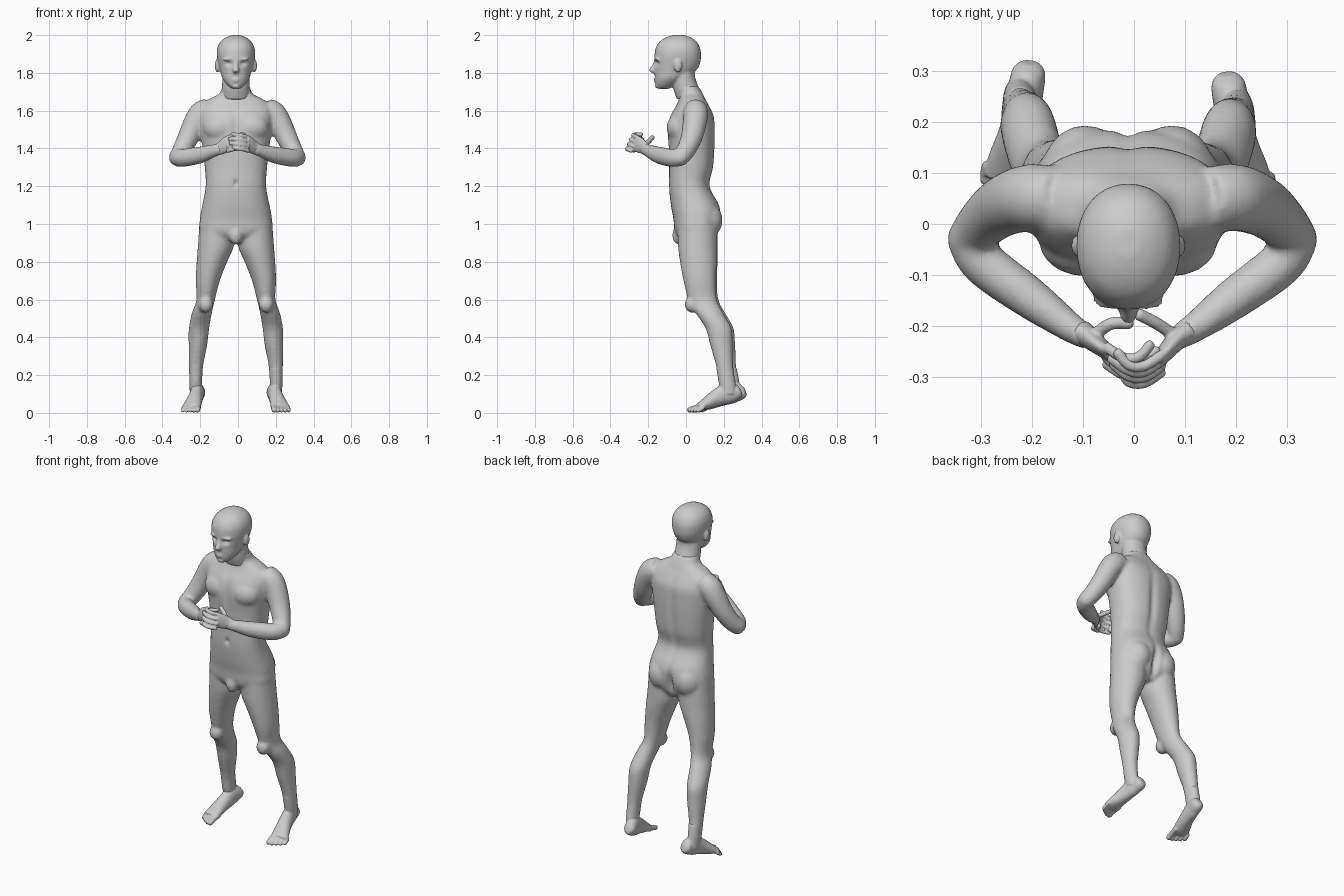
import bpy, bmesh, math
from mathutils import Vector, Matrix

CX = -0.011          # body centreline
UP = Vector((0, 0, 1))


def spline(rows, n=4):
    """Catmull-Rom resampling of section rows."""
    out = []
    for i in range(len(rows) - 1):
        p = [Vector(rows[max(0, min(len(rows) - 1, i + k))]) for k in (-1, 0, 1, 2)]
        for j in range(n):
            t = j / n
            out.append(0.5 * (2 * p[1] + (p[2] - p[0]) * t
                              + (2 * p[0] - 5 * p[1] + 4 * p[2] - p[3]) * t * t
                              + (3 * p[1] - p[0] - 3 * p[2] + p[3]) * t ** 3))
    out.append(Vector(rows[-1]))
    return out


def loft(bm, rows, normal=None, power=2.0, sides=24):
    """Skin elliptical sections (x, y, z, rx, ry) along a path."""
    rows = spline(rows)
    pts = [Vector(r[:3]) for r in rows]
    rings = []
    for i, r in enumerate(rows):
        if normal is None:
            t = (pts[min(i + 1, len(pts) - 1)] - pts[max(i - 1, 0)]).normalized()
            u = t.cross(UP).normalized()
            v = u.cross(t)
        else:
            u, v = Vector((1, 0, 0)), Vector((0, 1, 0))
        ring = []
        for k in range(sides):
            a = 2 * math.pi * k / sides
            c, s = math.cos(a), math.sin(a)
            c = math.copysign(abs(c) ** (2 / power), c)
            s = math.copysign(abs(s) ** (2 / power), s)
            ring.append(bm.verts.new(pts[i] + u * c * r[3] + v * s * r[4]))
        rings.append(ring)
    for a, b in zip(rings, rings[1:]):
        for k in range(sides):
            bm.faces.new((a[k], a[(k + 1) % sides], b[(k + 1) % sides], b[k]))
    bm.faces.new(rings[0][::-1])
    bm.faces.new(rings[-1])


def ball(bm, c, r):
    m = Matrix.Translation(c) @ Matrix.Diagonal((*r, 1))
    bmesh.ops.create_uvsphere(bm, u_segments=20, v_segments=12, radius=1, matrix=m)


def capsule(bm, pts, r):
    """Finger or toe with rounded ends."""
    loft(bm, [(*p, r, r) for p in pts], sides=12)
    for p in (pts[0], pts[-1]):
        ball(bm, p, (r, r, r))


def finish(bm, name, voxel, smooth, dents=()):
    """Fuse the overlapping parts, soften, then press in soft dents."""
    bmesh.ops.recalc_face_normals(bm, faces=bm.faces)
    me = bpy.data.meshes.new(name)
    bm.to_mesh(me)
    bm.free()
    ob = bpy.data.objects.new(name, me)
    bpy.context.collection.objects.link(ob)
    rm = ob.modifiers.new("fuse", 'REMESH')
    rm.mode, rm.voxel_size = 'VOXEL', voxel
    sm = ob.modifiers.new("soften", 'SMOOTH')
    sm.factor, sm.iterations = 0.5, smooth
    dg = bpy.context.evaluated_depsgraph_get()
    ob.data = bpy.data.meshes.new_from_object(ob.evaluated_get(dg))
    ob.modifiers.clear()
    for v in ob.data.vertices:
        for c, r, d in dents:
            q = sum(((v.co[k] - c[k]) / r[k]) ** 2 for k in range(3))
            if q < 6:
                v.co += Vector(d) * math.exp(-q)
    ob.data.polygons.foreach_set("use_smooth", [True] * len(ob.data.polygons))
    return ob


# ---- body: torso, arms and legs fused together
body = bmesh.new()
torso = [(.90, .06, .07, .07), (.95, .055, .185, .11), (1.03, .058, .19, .125),
         (1.10, .048, .178, .128), (1.20, .018, .160, .108), (1.30, .028, .165, .117),
         (1.40, .03, .176, .122), (1.50, .027, .190, .126), (1.57, .032, .195, .116),
         (1.625, .035, .185, .088), (1.66, .033, .145, .07), (1.69, .025, .088, .064),
         (1.73, .0, .074, .066)]
loft(body, [(CX, y, z, rx, ry) for z, y, rx, ry in torso], normal=UP, power=2.4, sides=36)
ball(body, (CX, -.04, .94), (.035, .033, .05))

leg = [(.98, .10, .06, .095, .105), (.88, .107, .063, .095, .104), (.80, .127, .068, .081, .098),
       (.70, .149, .075, .064, .086), (.60, .160, .092, .049, .076), (.53, .180, .128, .053, .074),
       (.45, .195, .177, .054, .069), (.36, .201, .194, .049, .060), (.25, .211, .212, .038, .046),
       (.16, .213, .226, .034, .046), (.10, .212, .238, .032, .042)]
arm = [(.15, .05, 1.605, .062, .062), (.19, .052, 1.585, .066, .066), (.222, .047, 1.54, .064, .062),
       (.26, .03, 1.46, .058, .056), (.295, 0, 1.39, .05, .05), (.318, -.03, 1.352, .045, .046),
       (.29, -.078, 1.35, .045, .048), (.2, -.145, 1.365, .041, .045),
       (.125, -.2, 1.388, .03, .034), (.085, -.225, 1.40, .024, .032)]
for s in (-1, 1):
    dy = -.01 * s
    loft(body, [(CX + s * x, y + dy * (1 - z), z, rx, ry) for z, x, y, rx, ry in leg], normal=UP)
    upper = [(-.003 + s * x, *r) for x, *r in arm]
    loft(body, upper[:6])
    loft(body, upper[5:])
    ball(body, upper[5][:3], (.045, .045, .046))
    ball(body, (CX + s * .085, .10, 1.02), (.085, .094, .10))      # buttock
    ball(body, (CX + s * .085, -.035, 1.51), (.09, .068, .075))    # chest muscle
    ball(body, (CX + s * .16, .036 + dy * .4, .575), (.04, .04, .045))  # kneecap
finish(body, "body", .009, 7, [
    ((CX, .16, 1.36), (.022, .07, .2), (0, -.012, 0)),             # spine groove
    ((CX, .19, .99), (.018, .07, .075), (0, -.03, 0)),             # seat cleft
    ((CX, -.10, 1.50), (.022, .05, .09), (0, .01, 0)),             # breastbone
    ((CX, -.09, 1.215), (.012, .04, .018), (0, .012, 0))])         # navel

# ---- head with neck, ears, nose, brow and lips
head = bmesh.new()
skull = [(1.716, -.118, .022, .03), (1.737, -.107, .047, .054), (1.77, -.085, .071, .079),
         (1.81, -.058, .083, .109), (1.85, -.047, .093, .121), (1.89, -.044, .101, .123),
         (1.93, -.043, .099, .118), (1.965, -.042, .082, .098), (1.988, -.04, .053, .065),
         (2.0, -.038, .022, .027)]
loft(head, [(CX, y, z, rx, ry) for z, y, rx, ry in skull], normal=UP, power=2.15, sides=32)
loft(head, [(CX, .022, 1.66, .078, .07), (CX, 0, 1.72, .074, .068),
            (CX, -.012, 1.78, .072, .06), (CX, -.015, 1.84, .07, .06)], normal=UP)
loft(head, [(CX, -.155, 1.872, .010, .012), (CX, -.165, 1.84, .012, .015),
            (CX, -.174, 1.812, .018, .022), (CX, -.16, 1.798, .014, .014)], normal=UP, sides=14)
ball(head, (CX, -.157, 1.766), (.026, .014, .007))
ball(head, (CX, -.155, 1.755), (.023, .015, .007))
ball(head, (CX, -.145, 1.73), (.024, .02, .014))
for s in (-1, 1):
    ball(head, (CX + s * .035, -.148, 1.872), (.035, .02, .009))
    ball(head, (CX + s * .098, -.043, 1.838), (.014, .022, .036))
finish(head, "head", .006, 4, [
    ((CX + s * .036, -.155, 1.85), (.02, .04, .013), (0, .014, 0)) for s in (-1, 1)])

# ---- hands loosely clasped, one over the other
for s, name in ((-1, "right_hand"), (1, "left_hand")):
    bm = bmesh.new()
    out = .016 if s > 0 else 0
    loft(bm, [(s * x, y, z, a, b) for x, y, z, a, b in
              ((.105, -.21, 1.394, .025, .032), (.085, -.225, 1.405, .021, .036),
               (.062, -.243 - out / 2, 1.42, .017, .043), (.045, -.256 - out, 1.428, .013, .042))])
    for i in range(4):
        z, y = 1.464 - .024 * i, -.25 - .011 * i - out
        reach = (.03, .042, .038, .022)[i]
        capsule(bm, [(s * .052, y + .008, z - .004), (s * .02, y - .012, z + .004),
                     (s * -.01, y - .01, z + .009), (s * -reach, y + .012, z + .01)], .0108)
    capsule(bm, [(s * .075, -.215, 1.42), (s * .045, -.195, 1.44),
                 (s * .012, -.186 + .008 * s, 1.448 + .01 * s)], .0125)
    finish(bm, name, .004, 3)

# ---- feet with five toes
foot = [(.193, .305, .112, .018, .018), (.195, .287, .108, .033, .038), (.203, .235, .106, .035, .056),
        (.214, .17, .078, .039, .044), (.229, .11, .046, .047, .029), (.236, .075, .031, .048, .018)]
for s, name in ((-1, "right_foot"), (1, "left_foot")):
    dy = -.011 * s
    bm = bmesh.new()
    loft(bm, [(CX + s * x, y + dy, z, a, b) for x, y, z, a, b in foot])
    loft(bm, [(CX + s * x, y + dy, z, a, b) for z, x, y, a, b in
              ((.24, .211, .214, .035, .043), (.16, .213, .228, .033, .044),
               (.10, .212, .238, .032, .042))], normal=UP)
    for i in range(5):
        r = (.0145, .011, .0105, .01, .0095)[i]
        x = .201 + .0195 * i
        tip = (.03, .032, .044, .058, .074)[i]
        capsule(bm, [(CX + s * (x - .004), .10 + dy, .035), (CX + s * x, tip + .03 + dy, .027),
                     (CX + s * (x + .002), tip + dy, r + .001)], r)
    finish(bm, name, .005, 3)
